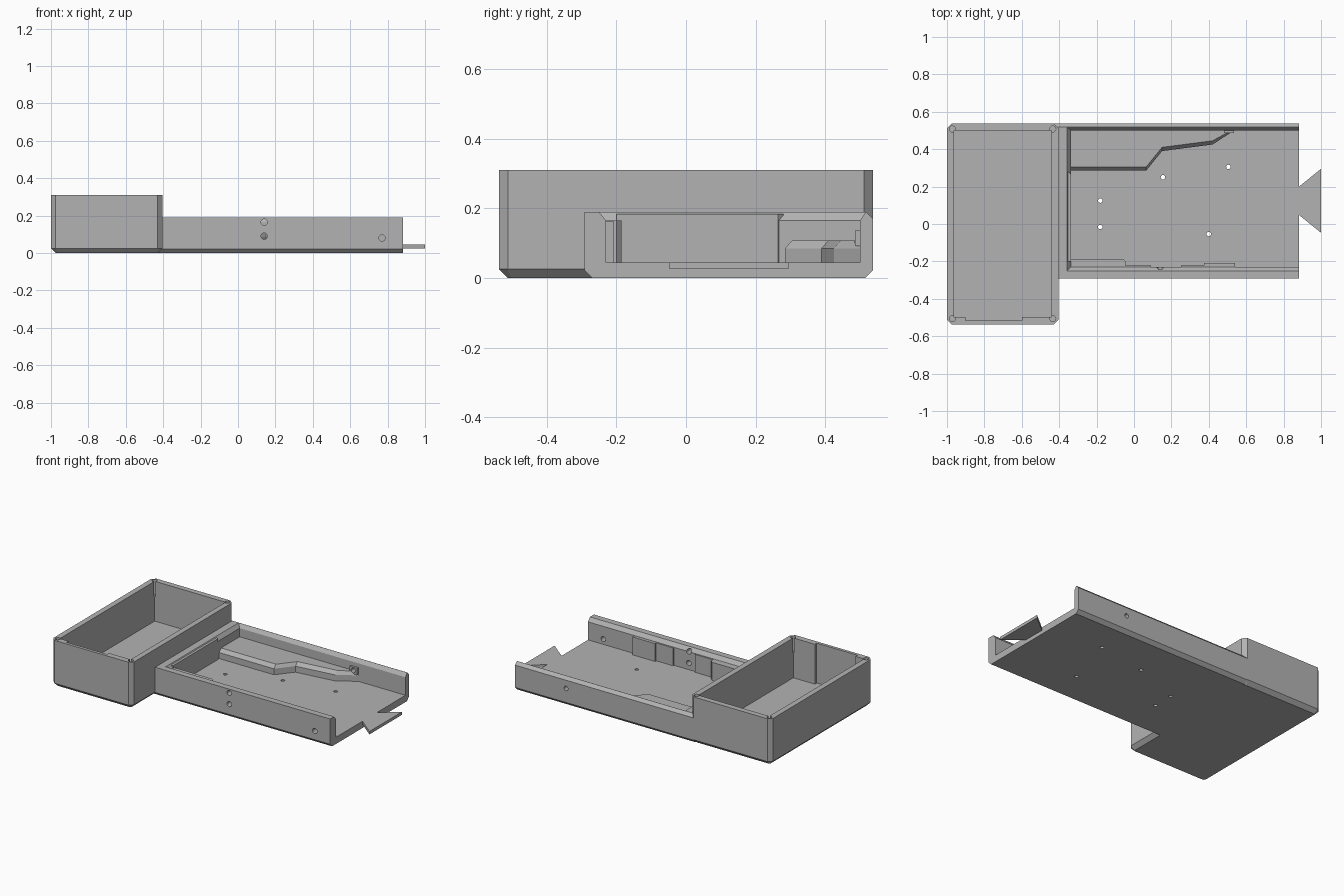
import bpy
import math
from mathutils import Matrix

cube = bpy.data.objects.get("Cube")
if cube:
    bpy.data.objects.remove(cube, do_unlink=True)

grey = bpy.data.materials.new("plain grey")
grey.use_nodes = True
grey.diffuse_color = (0.45, 0.45, 0.45, 1)
grey.node_tree.nodes["Principled BSDF"].inputs["Base Color"].default_value = grey.diffuse_color


def loft(name, sections):
    """Closed solid through matching rings of points."""
    n = len(sections[0])
    verts = [p for ring in sections for p in ring]
    faces = [list(range(n))[::-1], list(range(len(verts) - n, len(verts)))]
    for s in range(len(sections) - 1):
        for i in range(n):
            j = (i + 1) % n
            faces.append([s * n + i, s * n + j, s * n + n + j, s * n + n + i])
    mesh = bpy.data.meshes.new(name)
    mesh.from_pydata(verts, [], faces)
    mesh.materials.append(grey)
    obj = bpy.data.objects.new(name, mesh)
    bpy.context.collection.objects.link(obj)
    return obj


def rect(x0, x1, y0, y1, z, cut=0):
    """Horizontal rectangle, counter-clockwise, with optional cut corners."""
    if not cut:
        return [(x0, y0, z), (x1, y0, z), (x1, y1, z), (x0, y1, z)]
    return [(x0 + cut, y0, z), (x1 - cut, y0, z), (x1, y0 + cut, z), (x1, y1 - cut, z),
            (x1 - cut, y1, z), (x0 + cut, y1, z), (x0, y1 - cut, z), (x0, y0 + cut, z)]


def block(name, x0, x1, y0, y1, z0, z1):
    return loft(name, [rect(x0, x1, y0, y1, z0), rect(x0, x1, y0, y1, z1)])


def prism(name, points, z0, z1):
    return loft(name, [[(x, y, z) for x, y in points] for z in (z0, z1)])


def rod(name, centre, radius, length, along_y=False):
    """Round cutter centred on a point."""
    ring = [(radius * math.cos(a * math.tau / 16), radius * math.sin(a * math.tau / 16))
            for a in range(16)]
    obj = prism(name, ring, -length / 2, length / 2)
    turn = Matrix.Rotation(math.pi / 2, 4, "X") if along_y else Matrix()
    obj.data.transform(Matrix.Translation(centre) @ turn)
    return obj


def combine(target, other, operation):
    mod = target.modifiers.new(operation.lower(), "BOOLEAN")
    mod.operation, mod.solver, mod.object = operation, "EXACT", other
    bpy.context.view_layer.objects.active = target
    bpy.ops.object.modifier_apply(modifier=mod.name)
    bpy.data.objects.remove(other, do_unlink=True)


WALL, FLOOR, BEVEL = 0.037, 0.045, 0.025
X0, X1, Y0, Y1 = -1.0, -0.405, -0.537, 0.537

# Deep storage box with chamfered corners and underside
box = loft("storage_box", [
    rect(X0 + BEVEL, X1 - BEVEL, Y0 + BEVEL, Y1 - BEVEL, 0, 0.01),
    rect(X0, X1, Y0, Y1, BEVEL, BEVEL),
    rect(X0, X1, Y0, Y1, 0.31, BEVEL)])
combine(box, block("box_cavity", X0 + WALL, X1 - WALL, Y0 + 0.04, Y1 - WALL, FLOOR, 0.5), "DIFFERENCE")
combine(box, block("wall_recess", -0.9, -0.6, Y0 + 0.02, 0, FLOOR, 0.5), "DIFFERENCE")
for x in (X0 + 0.029, X1 - 0.029):
    for y in (Y0 + 0.031, Y1 - 0.029):
        combine(box, rod("screw_hole", (x, y, 0.31), 0.016, 0.2), "DIFFERENCE")

# Shallow tray: constant cross-section, open at the right end
section = [(-0.27, 0), (0.515, 0), (0.537, 0.022), (0.537, 0.17),
           (0.518, 0.19), (-0.292, 0.19), (-0.292, 0.022)]
tray = loft("tray", [[(x, y, z) for y, z in section] for x in (X1 - BEVEL, 0.882)])
combine(tray, loft("tray_cavity", [
    rect(-0.338, 1.2, -0.23, 0.5, FLOOR),
    rect(-0.338, 1.2, -0.23, 0.5, 0.165),
    rect(-0.357, 1.2, -0.25, 0.517, 0.19),
    rect(-0.357, 1.2, -0.25, 0.517, 0.3)]), "DIFFERENCE")

# Raised ledge with a sloping edge along the back wall
path = [(-0.35, 0.285), (0.065, 0.285), (0.15, 0.39), (0.42, 0.425), (0.54, 0.503),
        (0.54, 0.51), (-0.35, 0.51)]
combine(tray, loft("ledge", [
    [(x, y, 0.03) for x, y in path],
    [(x, y, 0.085) for x, y in path],
    [(x, min(y + 0.02, 0.511), 0.108) for x, y in path]]), "UNION")

# Thickened panels inside the front wall, and the end wall pad
pad = [(-0.345, -0.24), (-0.045, -0.24), (-0.045, -0.2), (-0.06, -0.186), (-0.345, -0.186)]
combine(tray, prism("front_pad", pad, 0.03, 0.165), "UNION")
for x0, x1, y in ((-0.05, 0.09, -0.221), (0.25, 0.38, -0.221), (0.375, 0.54, -0.209)):
    combine(tray, block("front_panel", x0, x1, -0.24, y, 0.03, 0.164), "UNION")
end = [(-0.37, -0.2), (-0.336, -0.2), (-0.336, 0.265), (-0.35, 0.28), (-0.37, 0.28)]
combine(tray, prism("end_pad", end, 0.03, 0.184), "UNION")

# Small boss on the back wall, then all drilled holes
combine(tray, block("boss", 0.48, 0.535, 0.486, 0.52, 0.092, 0.137), "UNION")
combine(tray, rod("back_hole", (0.507, 0.52, 0.115), 0.015, 0.12, True), "DIFFERENCE")
for x, y in ((-0.18, 0.125), (-0.18, -0.016), (0.155, 0.25), (0.505, 0.305), (0.4, -0.054)):
    combine(tray, rod("floor_hole", (x, y, 0), 0.012, 0.2), "DIFFERENCE")
for x, z in ((0.14, 0.09), (0.14, 0.165), (0.77, 0.08)):
    combine(tray, rod("front_hole", (x, -0.26, z), 0.017, 0.15, True), "DIFFERENCE")

# Dovetail tab on the open end
prism("dovetail_tab", [(0.88, 0.05), (1.0, -0.047), (1.0, 0.295), (0.88, 0.198)], 0.025, FLOOR)
